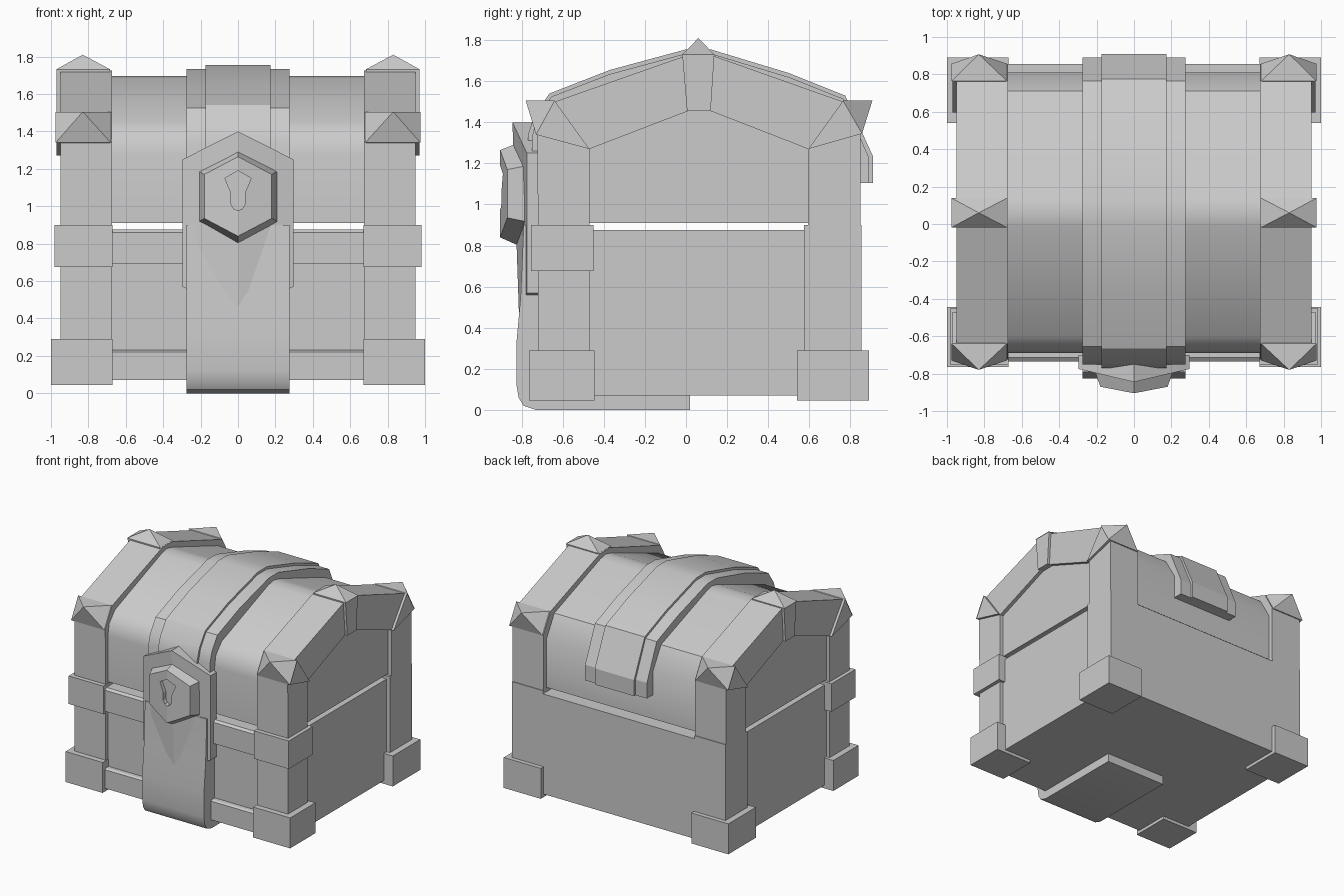
import bpy, bmesh, math

if "Cube" in bpy.data.objects:
    bpy.data.objects.remove(bpy.data.objects["Cube"])

metal = bpy.data.materials.new("plain grey")
metal.diffuse_color = (0.6, 0.6, 0.6, 1)
metal.use_nodes = True
metal.node_tree.nodes["Principled BSDF"].inputs["Base Color"].default_value = metal.diffuse_color


def finish(name, bm, smooth=None):
    bmesh.ops.recalc_face_normals(bm, faces=bm.faces[:])
    me = bpy.data.meshes.new(name)
    bm.to_mesh(me)
    bm.free()
    ob = bpy.data.objects.new(name, me)
    bpy.context.collection.objects.link(ob)
    me.materials.append(metal)
    if smooth:
        bpy.ops.object.select_all(action='DESELECT')
        ob.select_set(True)
        bpy.context.view_layer.objects.active = ob
        bpy.ops.object.shade_smooth_by_angle(angle=math.radians(smooth))
    return ob


def loft(bm, ring_a, ring_b, caps=True):
    """Join two matching rings of points."""
    a = [bm.verts.new(p) for p in ring_a]
    b = [bm.verts.new(p) for p in ring_b]
    n = len(a)
    for i in range(n):
        j = (i + 1) % n
        bm.faces.new((a[i], a[j], b[j], b[i]))
    if caps:
        bm.faces.new(a)
        bm.faces.new(b)
    return a, b


def prism(name, profile, x0, x1, smooth=None):
    """Extrude a (y, z) profile along x."""
    bm = bmesh.new()
    loft(bm, [(x0, y, z) for y, z in profile], [(x1, y, z) for y, z in profile])
    return finish(name, bm, smooth)


def box(name, x0, x1, y0, y1, z0, z1):
    return prism(name, [(y0, z0), (y1, z0), (y1, z1), (y0, z1)], x0, x1)


# Body with front rails
box("base_body", -0.92, 0.92, -0.69, 0.85, 0.07, 0.875)
box("base_back_panel", -0.94, 0.94, 0.58, 0.855, 0.07, 0.875)
prism("upper_rail", [(-0.68, 0.69), (-0.735, 0.69), (-0.735, 0.86), (-0.715, 0.875), (-0.68, 0.875)], -0.7, 0.7)
prism("lower_rail", [(-0.68, 0.07), (-0.735, 0.07), (-0.735, 0.22), (-0.72, 0.23), (-0.68, 0.23)], -0.7, 0.7)

# Lid
lid = [(-0.69, 0.91), (-0.69, 1.28), (-0.675, 1.37), (-0.60, 1.455), (-0.01, 1.68), (0.06, 1.695),
       (0.13, 1.68), (0.71, 1.47), (0.81, 1.30), (0.81, 0.91)]
prism("lid", lid, -0.92, 0.92, 32)

# Corner hardware, repeated on both sides
rib = [(-0.72, 0.9), (-0.725, 1.35), (-0.64, 1.5), (0, 1.725), (0.13, 1.725), (0.765, 1.5), (0.85, 1.35), (0.85, 0.9),
       (0.595, 0.9), (0.595, 1.27), (0.12, 1.455), (0.01, 1.455), (-0.47, 1.27), (-0.47, 0.9)]
gussets = {  # outer edge, inner edge, spike tip
    "front": ([(-0.73, 1.34), (-0.64, 1.505), (-0.47, 1.27)], (-0.78, 1.505)),
    "top": ([(-0.018, 1.73), (0.138, 1.73), (0.12, 1.455), (0.005, 1.455)], (0.06, 1.81)),
    "back": ([(0.857, 1.345), (0.765, 1.505), (0.595, 1.27)], (0.907, 1.505)),
}
for s, side in ((-1, "left"), (1, "right")):
    prism(side + "_lid_rib", rib, s * 0.675, s * 0.95)
    box(side + "_front_post", s * 0.675, s * 0.95, -0.72, -0.47, 0.05, 0.9)
    box(side + "_back_post", s * 0.675, s * 0.95, 0.575, 0.855, 0.05, 0.9)
    box(side + "_front_collar", s * 0.67, s * 0.98, -0.755, -0.45, 0.675, 0.9)
    box(side + "_front_foot", s * 0.67, s * 1.0, -0.765, -0.445, 0.045, 0.29)
    box(side + "_back_foot", s * 0.67, s * 1.0, 0.54, 0.89, 0.045, 0.29)
    for place, (prof, tip) in gussets.items():
        prism(f"{side}_{place}_gusset", prof, s * 0.685, s * 0.97)
        bm = bmesh.new()
        (ya, za), (yb, zb) = prof[:2]
        base = [bm.verts.new(p) for p in ((s * 0.68, ya, za), (s * 0.975, ya, za),
                                          (s * 0.975, yb, zb), (s * 0.68, yb, zb))]
        peak = bm.verts.new((s * 0.83, *tip))
        bm.faces.new(base)
        for i in range(4):
            bm.faces.new((base[i], base[(i + 1) % 4], peak))
        finish(f"{side}_{place}_spike", bm)

# Straps over the lid
strap = [(-0.745, 0.92), (-0.75, 1.33), (-0.725, 1.42), (-0.655, 1.525), (-0.37, 1.635), (0, 1.735), (0.12, 1.735),
         (0.5, 1.62), (0.765, 1.515), (0.89, 1.23), (0.89, 1.105), (0.75, 1.105), (-0.62, 0.95)]
raised = [(-0.765, 0.92), (-0.77, 1.335), (-0.74, 1.43), (-0.665, 1.54), (-0.37, 1.655), (0, 1.755), (0.12, 1.755),
          (0.5, 1.64), (0.775, 1.53), (0.91, 1.235), (0.91, 1.105), (0.75, 1.105), (-0.62, 0.95)]
prism("lid_strap", strap, -0.275, 0.275, 20)
prism("raised_lid_strap", raised, -0.175, 0.175, 20)

# Strap down the front and under the base
lower = [(-0.68, 0.9), (-0.79, 0.9), (-0.805, 0.55), (-0.825, 0.33), (-0.825, 0.12), (-0.815, 0.06), (-0.79, 0.02),
         (-0.73, 0.0), (0.02, 0.0), (0.02, 0.08), (-0.68, 0.08)]
prism("front_strap", lower, -0.275, 0.275, 35)

# Ridged lock plate
bm = bmesh.new()
outline = [(0, 1.4), (-0.297, 1.25), (-0.297, 0.57), (0, 0.43), (0.297, 0.57), (0.297, 1.25)]
front_y = [-0.845, -0.775, -0.775, -0.812, -0.775, -0.775]
a, b = loft(bm, [(x, -0.7, z) for x, z in outline],
            [(x, y, z) for (x, z), y in zip(outline, front_y)], caps=False)
bm.faces.new(a)
bm.faces.new(b[0:4])
bm.faces.new((b[3], b[4], b[5], b[0]))
finish("lock_plate", bm)


# Ridged hexagonal lock
def hexagon(w, top, hi, lo, bottom, y_mid, y_side):
    return [(0, y_mid, top), (-w, y_side, hi), (-w, y_side, lo),
            (0, y_mid, bottom), (w, y_side, lo), (w, y_side, hi)]


bm = bmesh.new()
a, b = loft(bm, hexagon(0.215, 1.30, 1.19, 0.915, 0.80, -0.815, -0.77),
            hexagon(0.18, 1.265, 1.17, 0.935, 0.84, -0.905, -0.87), caps=False)
bm.faces.new(a)
bm.faces.new(b[0:4])
bm.faces.new((b[3], b[4], b[5], b[0]))
lock = finish("lock", bm)

# Keyhole recess
key = [(0, 1.19), (-0.07, 1.15), (-0.037, 1.07), (-0.037, 1.01), (-0.022, 0.985), (0, 0.977),
       (0.022, 0.985), (0.037, 1.01), (0.037, 1.07), (0.07, 1.15)]
bm = bmesh.new()
loft(bm, [(x, -0.95, z) for x, z in key], [(x, -0.865, z) for x, z in key])
cutter = finish("keyhole_cutter", bm)
cutter.hide_render = True
cutter.hide_viewport = True
cut = lock.modifiers.new("keyhole", 'BOOLEAN')
cut.operation = 'DIFFERENCE'
cut.object = cutter
cut.solver = 'EXACT'
